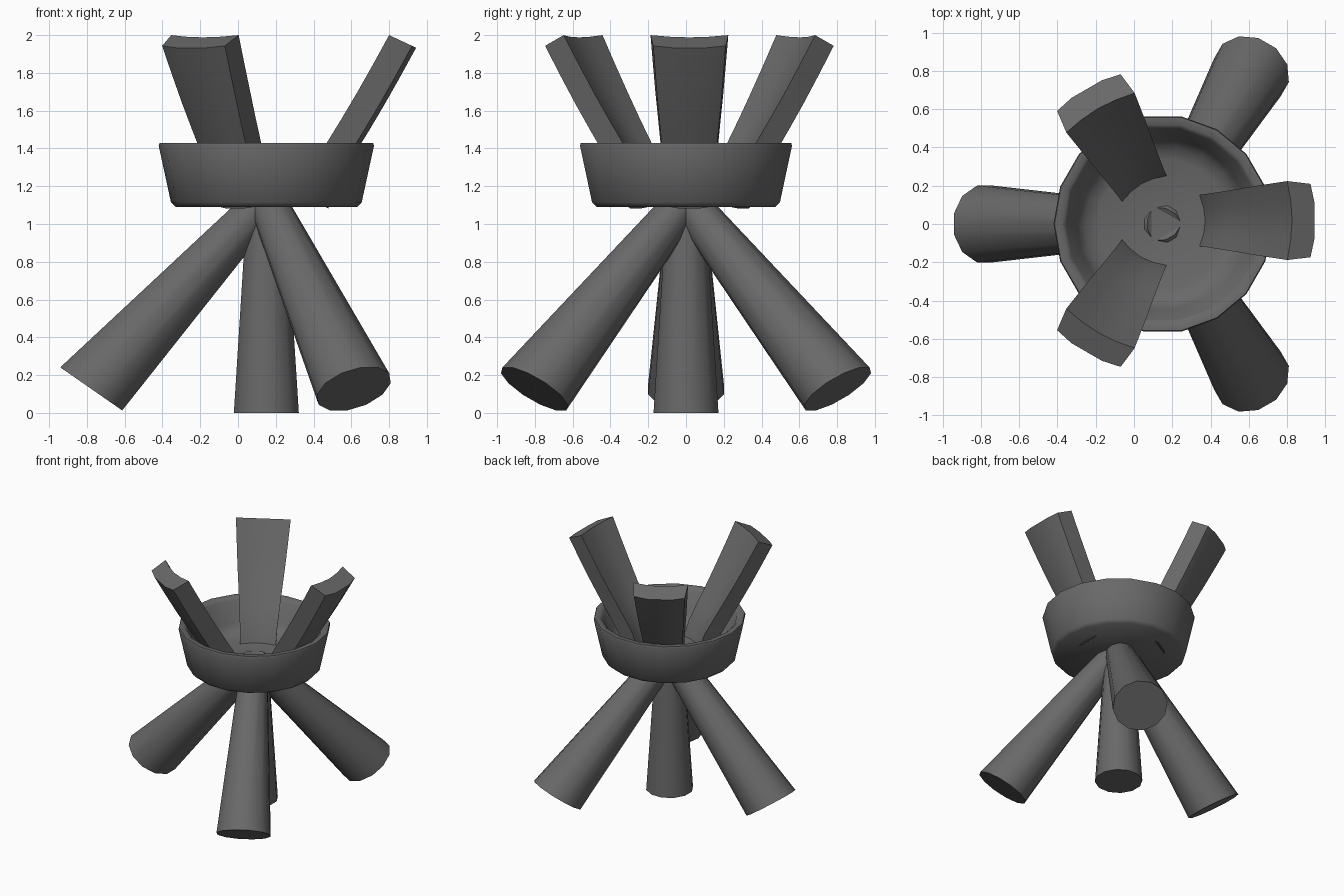
import bpy, bmesh, math
from mathutils import Vector, Matrix

cube = bpy.data.objects.get("Cube")
if cube:
    bpy.data.objects.remove(cube, do_unlink=True)

grey = bpy.data.materials.new("dark_grey")
grey.use_nodes = True
colour = (0.14, 0.14, 0.14, 1)
grey.diffuse_color = colour
grey.node_tree.nodes["Principled BSDF"].inputs["Base Color"].default_value = colour

CENTRE = Vector((0.15, 0, 0))  # shared axis of bowl, legs and prongs


def loft(name, rings, turn=0, shift=(0, 0, 0), sharp=40):
    """Skin a list of equal-length point rings, cap both ends, turn about the axis."""
    bm = bmesh.new()
    loops = [[bm.verts.new(p) for p in ring] for ring in rings]
    for a, b in zip(loops, loops[1:]):
        for i in range(len(a)):
            j = (i + 1) % len(a)
            bm.faces.new((a[i], a[j], b[j], b[i]))
    bm.faces.new(loops[0])
    bm.faces.new(loops[-1])
    bmesh.ops.recalc_face_normals(bm, faces=bm.faces)
    place = Matrix.Translation(CENTRE + Vector(shift)) @ Matrix.Rotation(math.radians(turn), 4, "Z")
    bm.transform(place)
    mesh = bpy.data.meshes.new(name)
    bm.to_mesh(mesh)
    bm.free()
    mesh.materials.append(grey)
    obj = bpy.data.objects.new(name, mesh)
    bpy.context.collection.objects.link(obj)
    bpy.ops.object.select_all(action="DESELECT")
    obj.select_set(True)
    bpy.context.view_layer.objects.active = obj
    bpy.ops.object.shade_smooth_by_angle(angle=math.radians(sharp))
    return obj


def circle(centre, radius, sides, across=Vector((1, 0, 0)), offset=0.0):
    """Ring of points spanned by 'across' and the y axis."""
    side = Vector((0, 1, 0))
    angles = [2 * math.pi * (i + offset) / sides for i in range(sides)]
    return [Vector(centre) + radius * (math.cos(a) * across + math.sin(a) * side) for a in angles]


# Bowl: outer wall, rounded rim, inner wall and floor
bowl_profile = [(0.48, 1.09), (0.505, 1.115), (0.57, 1.415), (0.565, 1.43), (0.525, 1.43),
                (0.505, 1.41), (0.45, 1.25), (0.41, 1.195), (0.34, 1.17)]
loft("bowl", [circle((0, 0, z), r, 18) for r, z in bowl_profile], sharp=50)

# Upright centre leg
loft("centre_leg", [circle((0, 0, 0), 0.178, 12, offset=0.5), circle((0, 0, 1.12), 0.105, 12, offset=0.5)])

# Three splayed legs
tilt = Vector((0.82, 0, 0.57))
for name, turn in (("right_leg", 180), ("back_left_leg", 60), ("front_left_leg", -60)):
    foot = circle((0.927, 0, 0.127), 0.207, 12, tilt, 0.5)
    top = circle((0, 0, 1.13), 0.1, 12, tilt, 0.5)
    loft(name, [foot, top], turn)

# Three curved prongs with a hollow inner face: (radius, height, half width)
prong_path = [(0.185, 1.15, 0.133), (0.235, 1.29, 0.14), (0.32, 1.43, 0.153),
              (0.40, 1.56, 0.166), (0.48, 1.695, 0.18), (0.565, 1.845, 0.193), (0.65, 2.0, 0.206)]
# Cross-section as (share of width, depth through the prong)
section = [(1, 0), (0.5, 0.13), (0, 0.18), (-0.5, 0.13), (-1, 0),
           (-0.93, 0.85), (-0.45, 1), (0.45, 1), (0.93, 0.85)]
outward = Vector((0.143, 0, -0.067))
for name, turn in (("left_prong", 0), ("back_right_prong", 120), ("front_right_prong", 240)):
    rings = [[Vector((r, u * w, z)) + outward * d for u, d in section] for r, z, w in prong_path]
    loft(name, rings, turn, (0, 0.018, 0))
